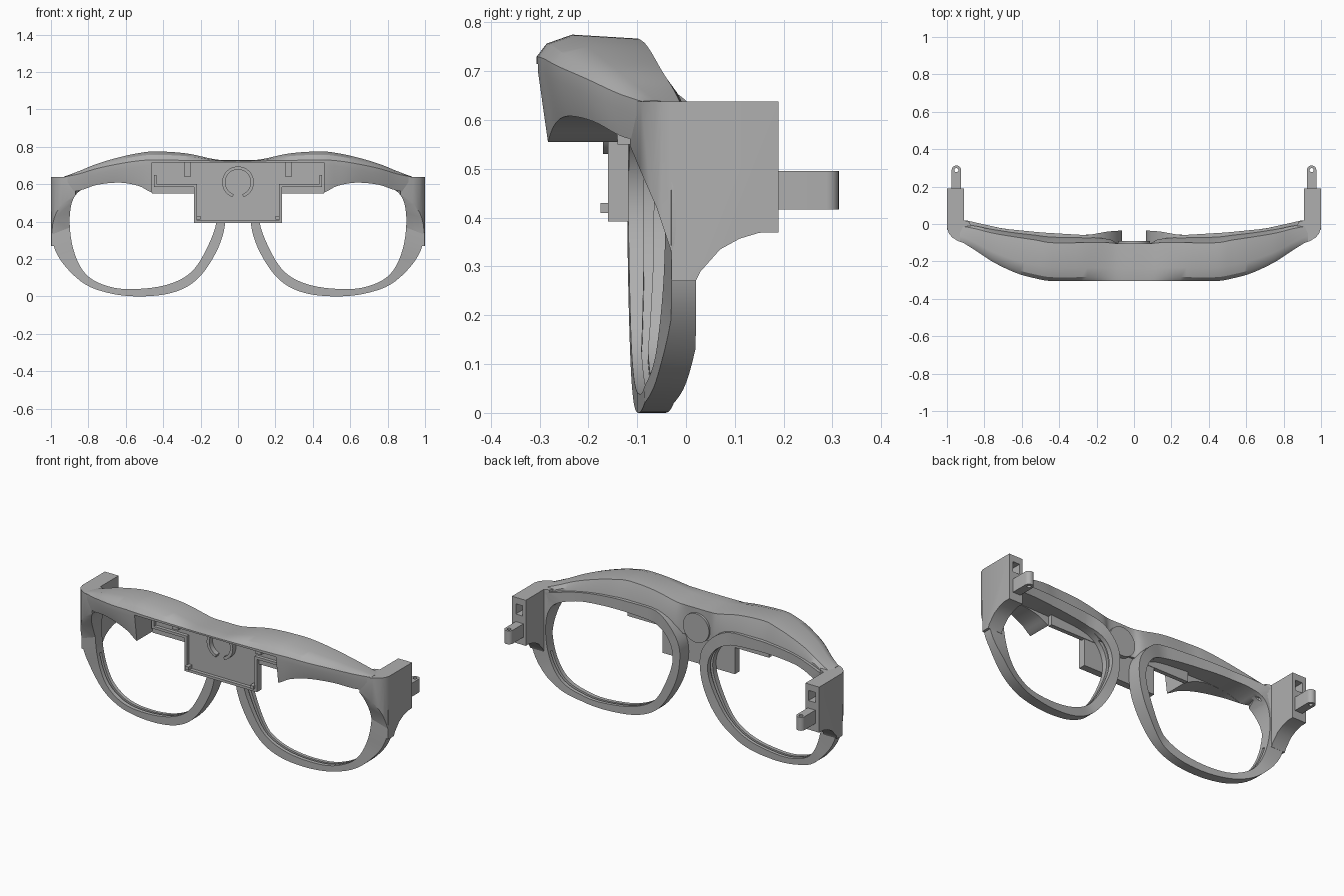
import bpy, bmesh, math
from mathutils import Vector

old = bpy.data.objects.get("Cube")
if old:
    bpy.data.objects.remove(old, do_unlink=True)

grey = bpy.data.materials.new("matte_grey")
grey.use_nodes = True
grey.diffuse_color = (.43, .43, .43, 1)
grey.node_tree.nodes["Principled BSDF"].inputs["Base Color"].default_value = grey.diffuse_color


def make(name, rings, closed=False):
    """Skin a list of equal point rings; cap the ends unless the loop is closed."""
    bm = bmesh.new()
    loops = [[bm.verts.new(p) for p in ring] for ring in rings]
    n = len(loops[0])
    pairs = list(zip(loops, loops[1:]))
    if closed:
        pairs.append((loops[-1], loops[0]))
    else:
        bm.faces.new(loops[0])
        bm.faces.new(loops[-1])
    for a, b in pairs:
        for i in range(n):
            j = (i + 1) % n
            bm.faces.new((a[i], a[j], b[j], b[i]))
    bmesh.ops.recalc_face_normals(bm, faces=bm.faces)
    mesh = bpy.data.meshes.new(name)
    bm.to_mesh(mesh)
    bm.free()
    mesh.materials.append(grey)
    obj = bpy.data.objects.new(name, mesh)
    bpy.context.collection.objects.link(obj)
    return obj


def prism(name, pts, axis, a, b):
    """Extrude a flat outline along one axis from a to b."""
    def place(p, d):
        q = list(p)
        q.insert("xyz".index(axis), d)
        return q
    return make(name, [[place(p, d) for p in pts] for d in (a, b)])


def box(name, x, y, z):
    return prism(name, [(x[0], z[0]), (x[1], z[0]), (x[1], z[1]), (x[0], z[1])], "y", *y)


def arc(cx, cy, r, start, end, n=24):
    angles = [math.radians(start + (end - start) * i / n) for i in range(n + 1)]
    return [(cx + r * math.cos(t), cy + r * math.sin(t)) for t in angles]


def activate(obj):
    bpy.ops.object.select_all(action="DESELECT")
    obj.select_set(True)
    bpy.context.view_layer.objects.active = obj


def boolean(obj, cutter, operation="DIFFERENCE"):
    mod = obj.modifiers.new("cut", "BOOLEAN")
    mod.operation, mod.solver, mod.object = operation, "EXACT", cutter
    activate(obj)
    bpy.ops.object.modifier_apply(modifier=mod.name)
    bpy.data.objects.remove(cutter, do_unlink=True)


def mirror(obj):
    activate(obj)
    mod = obj.modifiers.new("mirror", "MIRROR")
    mod.use_mirror_merge = False
    bpy.ops.object.modifier_apply(modifier=mod.name)


def spline(rows, closed, steps=5):
    """Catmull-Rom interpolation through rows of any width."""
    rows = [Vector(r) for r in rows]
    n = len(rows)
    pick = (lambda i: rows[i % n]) if closed else (lambda i: rows[min(max(i, 0), n - 1)])
    out = []
    for i in range(n if closed else n - 1):
        a, b, c, d = (pick(i + k) for k in (-1, 0, 1, 2))
        for s in range(steps):
            t = s / steps
            out.append(b + (c - a) * (t / 2) + (a * 2 - b * 5 + c * 4 - d) * (t * t / 2)
                       + (b * 3 - a - c * 3 + d) * (t ** 3 / 2))
    if not closed:
        out.append(rows[-1])
    return out


def lookup(table, x):
    for (x0, y0), (x1, y1) in zip(table, table[1:]):
        if x <= x1:
            return y0 + (y1 - y0) * max(0, (x - x0) / (x1 - x0))
    return table[-1][1]


# Lens rim: inner x, z and outer x, z around the opening
rim_rows = spline([
    (.115, .4, .07, .38), (.17, .25, .12, .23), (.25, .13, .22, .09), (.37, .065, .35, .02),
    (.53, .04, .53, 0), (.68, .05, .7, .02), (.81, .115, .84, .08), (.88, .25, .965, .22),
    (.9, .42, 1, .38), (.87, .54, .97, .58), (.78, .59, .83, .635), (.63, .61, .63, .665),
    (.4, .605, .4, .67), (.22, .58, .2, .65), (.135, .51, .08, .53)], True)
rim_front = [(.07, -.12), (.5, -.1), (.7, -.085), (.85, -.055), (.95, -.03)]
rim_back = [(.07, -.035), (.14, -.04), (.25, -.06), (.5, -.045), (.7, -.025), (.9, .02)]
# Section with a lens groove, as (outward share, depth share)
section = [(0, 0), (1, 0), (1, 1), (0, 1), (0, .65), (.3, .65), (.3, .4), (0, .4)]
rings = []
for ix, iz, ox, oz in rim_rows:
    ring = []
    for u, v in section:
        x, z = ix + (ox - ix) * u, iz + (oz - iz) * u
        f, b = lookup(rim_front, x), lookup(rim_back, x)
        ring.append((min(x, 1), f + (b - f) * v, max(z, 0)))
    rings.append(ring)
rim = make("lens_rims", rings, closed=True)
mirror(rim)


def lens_cutter(side, front):
    return prism("lens_cutter", [(side * r[0], r[1]) for r in rim_rows], "y", front, .3)


# Brow: x, front y, front edge z, crest z, ridge y, bottom z, back y
half = spline([
    (0, -.305, .724, .729, -.105, .55, -.105), (.08, -.305, .724, .729, -.105, .55, -.105),
    (.14, -.305, .725, .736, -.1, .55, -.08), (.28, -.305, .727, .765, -.1, .55, -.07),
    (.44, -.305, .73, .775, -.1, .55, -.065), (.53, -.29, .725, .766, -.085, .59, -.055),
    (.63, -.262, .71, .745, -.07, .608, -.045), (.75, -.205, .685, .71, -.05, .597, -.03),
    (.85, -.14, .655, .67, -.025, .565, -.01), (.93, -.09, .638, .64, -.01, .56, 0)], False)
rows = [(-r[0], *r[1:]) for r in reversed(half[1:])] + [tuple(r) for r in half]
rings = []
for x, yf, zf, zt, yr, zb, yb in rows:
    depth = yr - yf
    rings.append([(x, yf + depth * .1, zb), (x, yf, zf - .03), (x, yf, zf),
                  (x, yf + depth * .1, zf + (zt - zf) * .6), (x, yf + depth * .35, zt),
                  (x, yr, zt - .008), (x, yb, min(.655, zt - .03)), (x, yb, zb)])
brow = make("brow_shell", rings)
boolean(brow, box("recess_cutter", (-.46, .46), (-.5, -.13), (.4, .715)))
for side in (1, -1):
    boolean(brow, lens_cutter(side, -.14))

# Temple end blocks: side outline crossed with the plan outline
block = prism("end_blocks", [
    (-.12, .638), (.19, .638), (.19, .37), (.15, .369), (.11, .357), (.07, .335), (.03, .29),
    (.02, .27), (-.03, .27), (-.03, .33), (-.06, .42), (-.095, .5), (-.12, .56)], "x", .8, 1.1)
plan = prism("plan_cutter", [
    (.91, .2), (1, .2), (1, -.02), (.99, -.05), (.972, -.072), (.94, -.092), (.87, -.115),
    (.85, -.05), (.88, .01), (.91, .02)], "z", .2, .7)
boolean(block, plan, "INTERSECT")
boolean(block, lens_cutter(1, -.3))
boolean(block, box("socket_cutter", (.93, .975), (.1, .3), (.54, .6)))
mirror(block)

# Hinge tabs with a vertical pin hole
tab = prism("hinge_tabs", [(.925, .16)] + [(.975, .16)] + arc(.95, .288, .025, 0, 180, 12),
            "z", .417, .496)
boolean(tab, prism("pin_cutter", arc(.95, .288, .011, 0, 345, 23), "z", .3, .6))
mirror(tab)

# Mounting plate inside the brow and the tray below it
box("mount_plate", (-.46, .46), (-.14, -.115), (.55, .718))
tray = box("lower_tray", (-.235, .235), (-.16, -.118), (.392, .59))
boolean(tray, box("tray_cutter", (-.22, .22), (-.3, -.14), (.407, .7)))
rails = [
    box("long_rail", (.22, .44), (-.16, -.135), (.585, .6)),
    box("end_rail", (.435, .45), (-.16, -.135), (.585, .65)),
    box("plate_peg", (.25, .29), (-.2, -.135), (.64, .715)),
    box("tray_clip", (.2, .222), (-.175, -.135), (.41, .43)),
]
for part in rails:
    mirror(part)

# Round socket: notched ring at the front, disc at the back
ring = arc(0, .61, .085, -70, 250, 40) + arc(0, .61, .068, 250, -70, 40)
prism("socket_ring", ring, "y", -.17, -.135)
prism("socket_disc", arc(0, .61, .085, 0, 352, 44), "y", -.125, -.092)

for obj in list(bpy.context.scene.objects):
    if obj.type == "MESH" and grey.name in obj.data.materials:
        activate(obj)
        bpy.ops.object.shade_smooth_by_angle(angle=math.radians(30))
